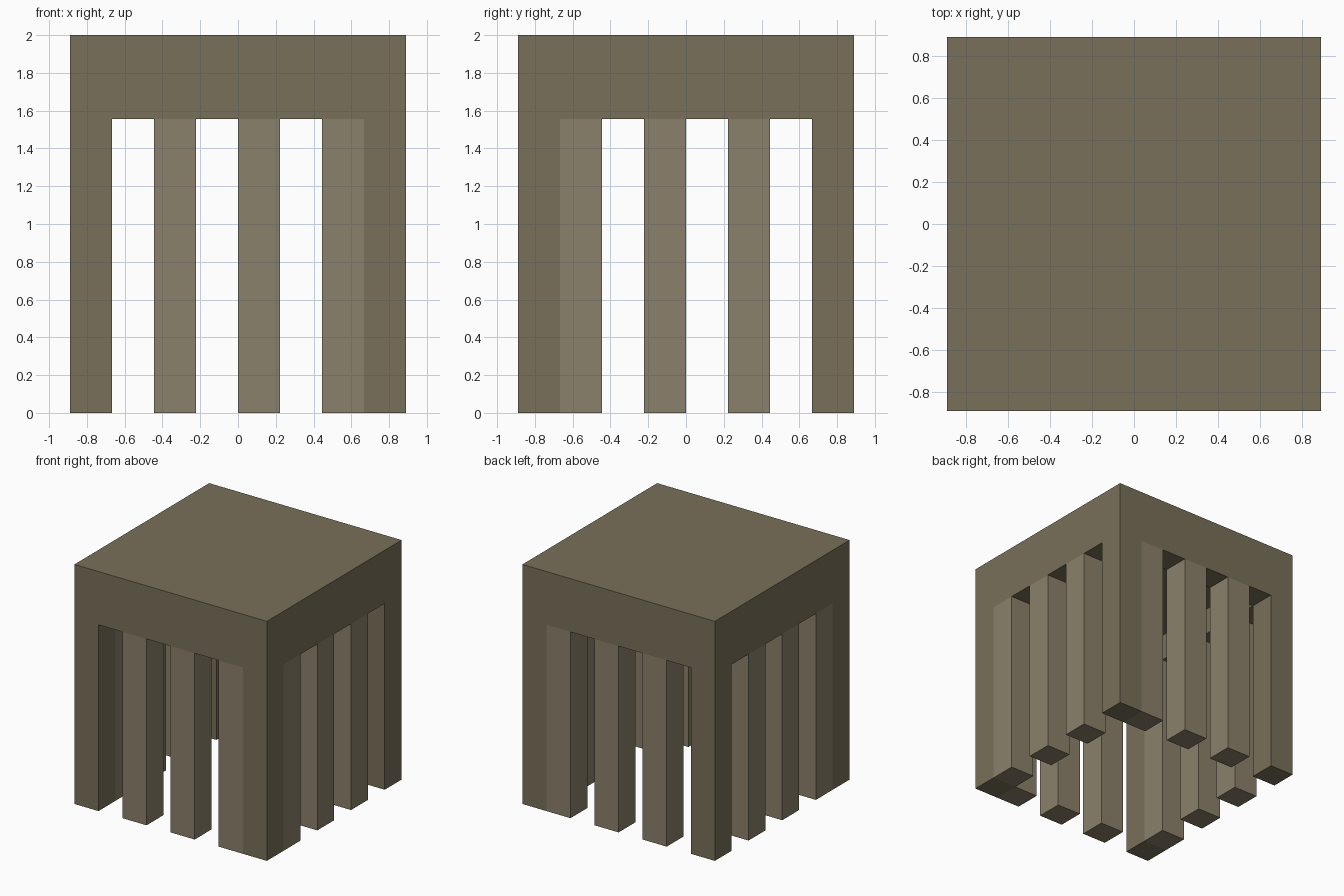
import bpy

if "Cube" in bpy.data.objects:
    bpy.data.objects.remove(bpy.data.objects["Cube"])

U = 2 / 9  # one block: the model is 8 x 8 x 9 blocks


def material(name, color):
    m = bpy.data.materials.new(name)
    m.diffuse_color = (*color, 1)
    m.use_nodes = True
    m.node_tree.nodes["Principled BSDF"].inputs["Base Color"].default_value = m.diffuse_color
    return m


dark = material("dark_wood", (0.19, 0.16, 0.10))
light = material("light_wood", (0.26, 0.22, 0.147))


def box(name, lo, hi, mat):
    """Box between two corners given in blocks."""
    x, y, z = zip(lo, hi)
    verts = [(a * U, b * U, c * U) for a in x for b in y for c in z]
    faces = [(0, 1, 3, 2), (4, 6, 7, 5), (0, 4, 5, 1),
             (2, 3, 7, 6), (0, 2, 6, 4), (1, 5, 7, 3)]
    mesh = bpy.data.meshes.new(name)
    mesh.from_pydata(verts, [], faces)
    mesh.materials.append(mat)
    ob = bpy.data.objects.new(name, mesh)
    bpy.context.collection.objects.link(ob)
    return ob


# Top slab
box("top_slab", (-4, -4, 8), (4, 4, 9), dark)

# Rim under the slab, open in the middle
for side, a in (("front", -4), ("back", 3)):
    box(side + "_rim", (-4, a, 7), (4, a + 1, 8), dark)
for side, a in (("left", -4), ("right", 3)):
    box(side + "_rim", (a, -3, 7), (a + 1, 3, 8), dark)

# Corner posts
for x in (-4, 3):
    for y in (-4, 3):
        box("corner_post", (x, y, 0), (x + 1, y + 1, 7), dark)

# Lighter slats between the posts on the front and back
for y, side in ((-4, "front"), (3, "back")):
    for x in (-2, 0, 2):
        box(side + "_slat", (x, y, 0), (x + 1, y + 1, 7), light)

# Lighter slats on the left and right
for x, side in ((-4, "left"), (3, "right")):
    for y in (-3, -1, 1):
        box(side + "_slat", (x, y, 0), (x + 1, y + 1, 7), light)
